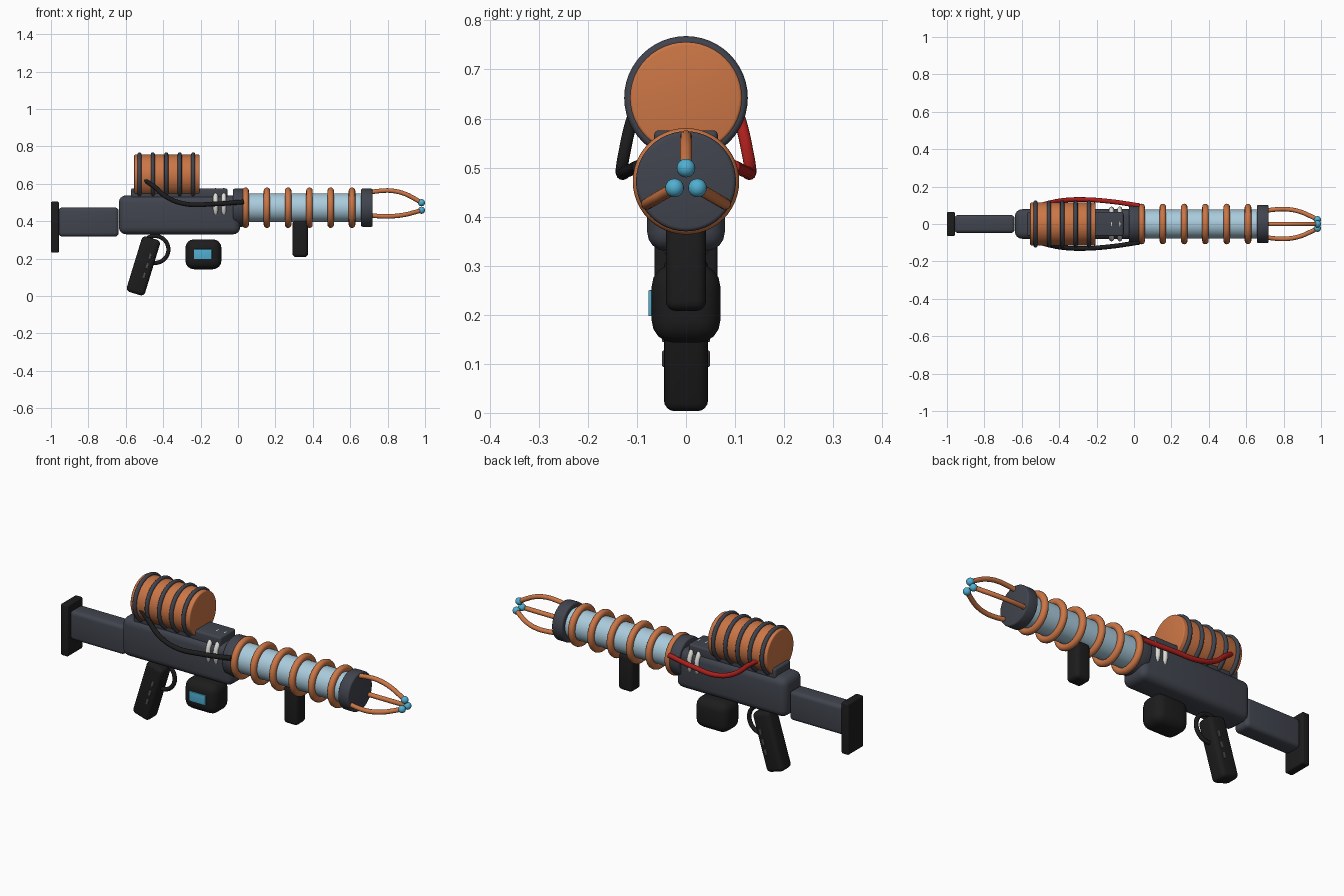
import bpy
from math import pi, sin, cos, radians
from mathutils import Vector

cube = bpy.data.objects.get("Cube")
if cube:
    bpy.data.objects.remove(cube, do_unlink=True)


def material(name, r, g, b):
    m = bpy.data.materials.new(name)
    m.use_nodes = True
    m.diffuse_color = (r, g, b, 1)
    m.node_tree.nodes["Principled BSDF"].inputs["Base Color"].default_value = (r, g, b, 1)
    return m


SLATE = material("slate grey", 0.052, 0.058, 0.075)
BLACK = material("matte black", 0.012, 0.012, 0.013)
COPPER = material("copper", 0.60, 0.18, 0.06)
GLASS = material("pale blue", 0.40, 0.60, 0.72)
GLOW = material("bright cyan", 0.08, 0.43, 0.64)
RED = material("cable red", 0.42, 0.014, 0.012)
CERAMIC = material("ceramic white", 0.72, 0.70, 0.65)
STUD = material("stud grey", 0.08, 0.08, 0.08)


def finish(name, mat, bevel=0, segments=4):
    ob = bpy.context.object
    ob.name = name
    ob.data.materials.append(mat)
    if bevel:
        bpy.ops.object.transform_apply(location=False, rotation=False, scale=True)
        mod = ob.modifiers.new("rounding", 'BEVEL')
        mod.width, mod.segments = bevel, segments
        mod.limit_method = 'ANGLE'
        bpy.ops.object.modifier_apply(modifier=mod.name)
    bpy.ops.object.shade_smooth_by_angle(angle=radians(35))
    return ob


def box(name, mat, x, y, z, bevel, tilt=0):
    """Rounded box from (min, max) pairs, tilted about the y axis."""
    spans = (x, y, z)
    bpy.ops.mesh.primitive_cube_add(size=1, location=[(a + b) / 2 for a, b in spans],
                                    rotation=(0, tilt, 0))
    bpy.context.object.scale = [b - a for a, b in spans]
    return finish(name, mat, bevel)


def tube(name, mat, x0, x1, z, radius, bevel):
    """Cylinder lying along x."""
    bpy.ops.mesh.primitive_cylinder_add(vertices=48, radius=radius, depth=x1 - x0,
                                        location=((x0 + x1) / 2, 0, z), rotation=(0, pi / 2, 0))
    return finish(name, mat, bevel, 3)


def ring(name, mat, x, z, major, minor, rotation=(0, pi / 2, 0)):
    bpy.ops.mesh.primitive_torus_add(major_segments=48, minor_segments=12, major_radius=major,
                                     minor_radius=minor, location=(x, 0, z), rotation=rotation)
    return finish(name, mat)


def pipe(name, mat, points, radius):
    """Round cable through the points, converted to mesh."""
    cu = bpy.data.curves.new(name, 'CURVE')
    cu.dimensions = '3D'
    cu.bevel_depth, cu.bevel_resolution, cu.resolution_u = radius, 4, 10
    cu.use_fill_caps = True
    sp = cu.splines.new('BEZIER')
    sp.bezier_points.add(len(points) - 1)
    for bp, p in zip(sp.bezier_points, points):
        bp.co = p
        bp.handle_left_type = bp.handle_right_type = 'AUTO'
    ob = bpy.data.objects.new(name, cu)
    bpy.context.collection.objects.link(ob)
    bpy.ops.object.select_all(action='DESELECT')
    ob.select_set(True)
    bpy.context.view_layer.objects.active = ob
    bpy.ops.object.convert(target='MESH')
    return finish(name, mat)


AXIS = 0.472    # barrel centre height
DRUM = 0.642    # drum centre height

# Stock and receiver
box("butt_plate", BLACK, (-1, -0.957), (-0.064, 0.064), (0.232, 0.505), 0.008)
box("stock", SLATE, (-0.96, -0.638), (-0.048, 0.048), (0.318, 0.473), 0.02)
box("receiver", SLATE, (-0.637, 0.012), (-0.079, 0.079), (0.33, 0.538), 0.038)
box("top_rail", SLATE, (-0.572, -0.057), (-0.065, 0.065), (0.52, 0.576), 0.01)

# Drum with retaining hoops
tube("drum", COPPER, -0.555, -0.205, DRUM, 0.114, 0.006)
for i in range(5):
    ring(f"drum_hoop_{i + 1}", SLATE, -0.527 + 0.0718 * i, DRUM, 0.115, 0.011)

# Barrel, collars and coil rings
tube("barrel", GLASS, 0.0, 0.68, AXIS, 0.077, 0)
tube("rear_collar", SLATE, -0.026, 0.032, AXIS, 0.102, 0.008)
tube("front_collar", SLATE, 0.658, 0.72, AXIS, 0.102, 0.008)
for i in range(6):
    ring(f"coil_ring_{i + 1}", COPPER, 0.041 + 0.1137 * i, AXIS, 0.091, 0.0175)

# Ceramic insulator rings around the receiver
for i in range(2):
    ring(f"insulator_ring_{i + 1}", CERAMIC, -0.12 + 0.044 * i, 0.484, 0.08, 0.013)

# Three prongs with glowing tips
profile = ((0.70, 0.082), (0.76, 0.09), (0.82, 0.091), (0.89, 0.075), (0.945, 0.048), (0.98, 0.027))
for i in range(3):
    a = pi / 2 + i * 2 * pi / 3
    pts = [Vector((x, r * cos(a), AXIS + r * sin(a))) for x, r in profile]
    pipe(f"prong_{i + 1}", COPPER, pts, 0.012)
    bpy.ops.mesh.primitive_uv_sphere_add(segments=20, ring_count=12, radius=0.019,
                                         location=(0.981, pts[-1].y, pts[-1].z))
    finish(f"prong_tip_{i + 1}", GLOW)

# Side cables from drum to rear collar
route = ((-0.50, 0.1, 0.622), (-0.455, 0.112, 0.59), (-0.38, 0.126, 0.528),
         (-0.28, 0.131, 0.492), (-0.13, 0.121, 0.492), (0.03, 0.098, 0.503))
for name, mat, side in (("right_cable", BLACK, -1), ("left_cable", RED, 1)):
    pipe(name, mat, [(x, side * y, z) for x, y, z in route], 0.0125)

# Pistol grip, studs and trigger guard
tilt = radians(17)
grip_centre = Vector((-0.506, 0, 0.161))
gx, gz = grip_centre.x, grip_centre.z
box("pistol_grip", BLACK, (gx - 0.051, gx + 0.051), (-0.045, 0.045), (gz - 0.155, gz + 0.155),
    0.022, tilt)
for i in range(3):
    d = 0.053 * (1 - i)
    sx, sz = gx + 0.02 + d * sin(tilt), gz + d * cos(tilt)
    box(f"grip_stud_{i + 1}", STUD, (sx - 0.007, sx + 0.007), (-0.049, 0.049),
        (sz - 0.016, sz + 0.016), 0.003, tilt)
ring("trigger_guard", BLACK, -0.444, 0.249, 0.072, 0.011, (pi / 2, 0, 0))

# Foregrip and gauge box with screen
box("foregrip", BLACK, (0.291, 0.375), (-0.041, 0.041), (0.208, 0.405), 0.02)
box("gauge_box", BLACK, (-0.281, -0.089), (-0.07, 0.07), (0.143, 0.303), 0.045)
box("gauge_screen", GLOW, (-0.235, -0.14), (-0.0765, -0.068), (0.197, 0.25), 0.002)
